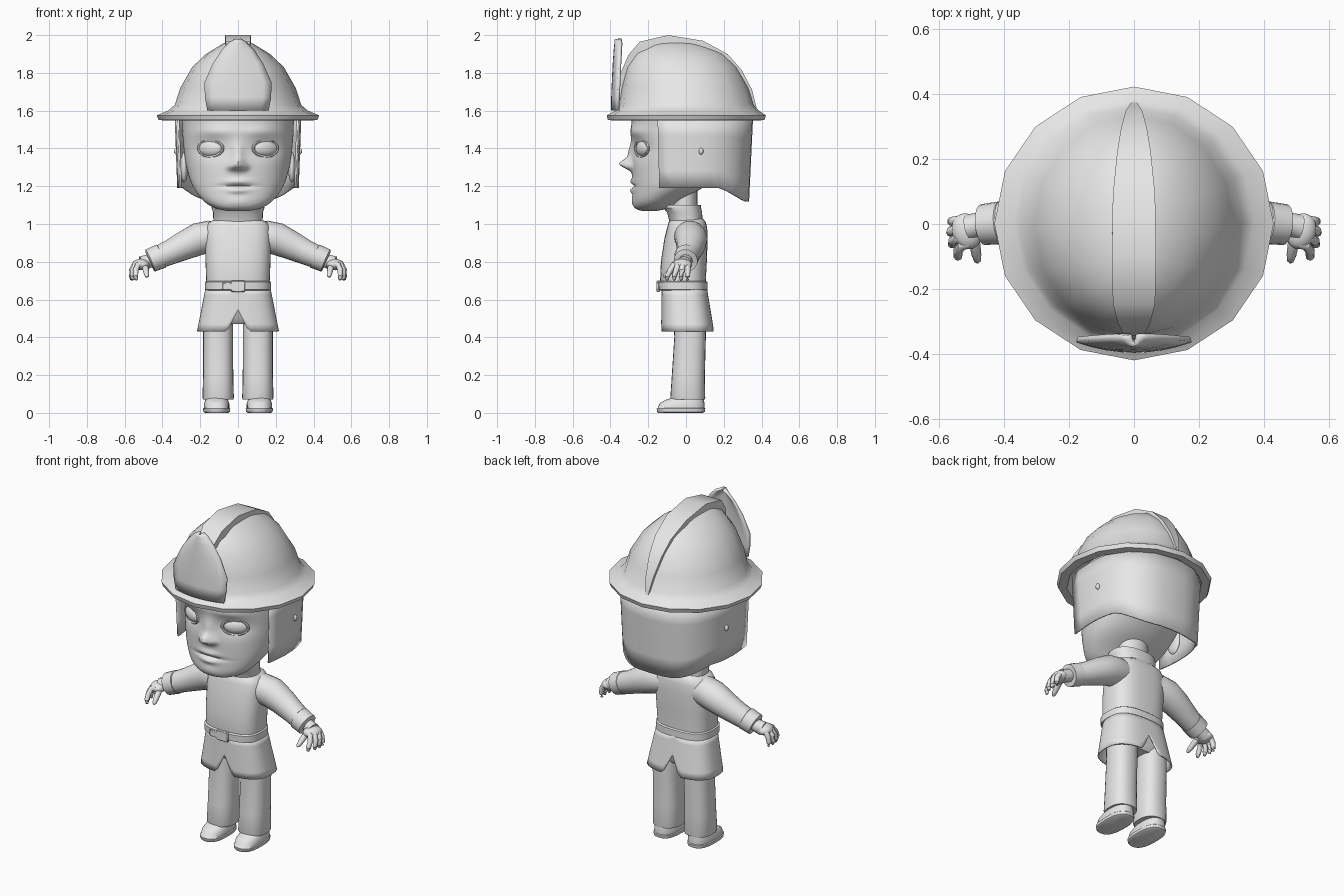
import bpy, bmesh, math
from mathutils import Vector

if "Cube" in bpy.data.objects:
    bpy.data.objects.remove(bpy.data.objects["Cube"])

GREY = bpy.data.materials.new("plain_grey")
GREY.diffuse_color = (0.8, 0.8, 0.8, 1)
GREY.use_nodes = True
GREY.node_tree.nodes["Principled BSDF"].inputs["Base Color"].default_value = GREY.diffuse_color


def finish(ob, angle=40, mirror=False, thick=0):
    """Material, smooth shading and optional thickness / mirrored twin."""
    ob.data.materials.clear()
    ob.data.materials.append(GREY)
    bpy.ops.object.select_all(action='DESELECT')
    ob.select_set(True)
    bpy.context.view_layer.objects.active = ob
    bpy.ops.object.transform_apply(location=True, rotation=True, scale=True)
    bpy.ops.object.shade_smooth_by_angle(angle=math.radians(angle))
    if thick:
        m = ob.modifiers.new("thickness", 'SOLIDIFY')
        m.thickness, m.offset = thick, 0
    if mirror:
        ob.modifiers.new("mirror", 'MIRROR')
    return ob


def skin(name, rings, loop=True, cap=True, **kw):
    """Bridge rows of points into a surface."""
    bm = bmesh.new()
    rows = [[bm.verts.new(p) for p in r] for r in rings]
    n = len(rows[0])
    for a, b in zip(rows, rows[1:]):
        for i in range(n if loop else n - 1):
            j = (i + 1) % n
            bm.faces.new((a[i], a[j], b[j], b[i]))
    if cap and loop:
        bm.faces.new(rows[0][::-1])
        bm.faces.new(rows[-1])
    bmesh.ops.recalc_face_normals(bm, faces=bm.faces)
    me = bpy.data.meshes.new(name)
    bm.to_mesh(me)
    bm.free()
    ob = bpy.data.objects.new(name, me)
    bpy.context.collection.objects.link(ob)
    return finish(ob, **kw)


def oval(z, rx, yf, yb, n=32, e=2.0, cx=0):
    """Horizontal superellipse spanning yf..yb."""
    pts = []
    for i in range(n):
        a = 2 * math.pi * i / n
        c, s = math.cos(a), math.sin(a)
        c = 0 if abs(c) < 1e-9 else math.copysign(abs(c) ** (2 / e), c)
        s = 0 if abs(s) < 1e-9 else math.copysign(abs(s) ** (2 / e), s)
        pts.append(Vector((cx + rx * c, (yf + yb) / 2 + (yb - yf) / 2 * s, z)))
    return pts


def loft(name, table, n=32, e=2.0, cx=0, **kw):
    return skin(name, [oval(*t, n=n, e=e, cx=cx) for t in table], **kw)


def tube(name, path, n=12, **kw):
    """Round tube through (x, y, z, radius) points."""
    rings = []
    for i, p in enumerate(path):
        a, b = path[max(i - 1, 0)], path[min(i + 1, len(path) - 1)]
        q = (Vector(b[:3]) - Vector(a[:3])).to_track_quat('Z', 'Y')
        rings.append([Vector(p[:3]) + q @ Vector((p[3] * math.cos(t), p[3] * math.sin(t), 0))
                      for t in (2 * math.pi * k / n for k in range(n))])
    return skin(name, rings, **kw)


def ball(name, loc, size, rot=0, mirror=True):
    bpy.ops.mesh.primitive_uv_sphere_add(segments=24, ring_count=14, location=loc, rotation=(0, 0, rot))
    ob = bpy.context.object
    ob.name, ob.scale = name, size
    return finish(ob, mirror=mirror)


def smooth_rows(table, steps):
    """Catmull-Rom rows between the given rows."""
    out = []
    for i in range(len(table) - 1):
        p = [table[max(i - 1, 0)], table[i], table[i + 1], table[min(i + 2, len(table) - 1)]]
        for k in range(steps):
            t = k / steps
            out.append([0.5 * (2 * b + (c - a) * t + (2 * a - 5 * b + 4 * c - d) * t * t
                               + (3 * b - a - 3 * c + d) * t ** 3) for a, b, c, d in zip(*p)])
    return out + [list(table[-1])]


# Head with sculpted face: bumps are (x, z, width, height, depth)
head_rows = smooth_rows([(1.07, .06, -.235, -.15), (1.085, .125, -.268, -.09), (1.125, .185, -.28, -.03),
                         (1.2, .24, -.282, .10), (1.3, .272, -.285, .21), (1.4, .287, -.285, .26),
                         (1.5, .294, -.288, .29), (1.6, .29, -.28, .29), (1.72, .23, -.22, .22)], 11)
bumps = [(0, 1.317, .032, .028, .058), (0, 1.37, .026, .06, .022), (.035, 1.302, .02, .018, .024),
         (.12, 1.49, .10, .03, .012), (.145, 1.40, .08, .05, -.02), (0, 1.225, .06, .015, .012),
         (0, 1.177, .05, .015, .014), (0, 1.2, .09, .008, -.014), (0, 1.115, .06, .03, .008)]
head = [oval(*r, n=112, e=2.1) for r in head_rows]
for p in (p for ring in head for p in ring if p.y < -.08):
    p.y -= sum(h * math.exp(-((p.x - x) / w) ** 2 - ((p.z - z) / t) ** 2)
               for x0, z, w, t, h in bumps for x in {x0, -x0})
skin("head", head, angle=60)

# Eyes, lids and ears
turn = math.radians(27)
ball("eye", (.145, -.224, 1.40), (.07, .03, .043), turn)
bpy.ops.mesh.primitive_torus_add(major_segments=32, minor_segments=8, major_radius=.072, minor_radius=.009,
                                 location=(.145, -.234, 1.40), rotation=(math.pi / 2, 0, turn))
lid = bpy.context.object
lid.name, lid.scale = "eyelid", (1, .63, 1)
finish(lid, mirror=True)
ball("ear", (.285, .0, 1.30), (.02, .05, .08))

# Helmet shell with brim
loft("helmet", [(1.61, .30, -.30, .32), (1.60, .33, -.33, .34), (1.548, .37, -.37, .375), (1.55, .42, -.413, .415),
                (1.575, .43, -.42, .423), (1.60, .37, -.372, .385), (1.63, .335, -.355, .36),
                (1.72, .306, -.345, .335), (1.83, .243, -.318, .275), (1.90, .17, -.275, .205),
                (1.955, .08, -.2, .09), (1.972, .01, -.1, -.08)], n=16, angle=35)

# Raised crest over the helmet
crest = []
for y, z, w in [(-.36, 1.66, .02), (-.345, 1.8, .03), (-.305, 1.895, .05), (-.245, 1.965, .065),
                (-.095, 2.0, .068), (.09, 1.97, .065), (.22, 1.9, .052), (.295, 1.815, .04),
                (.35, 1.71, .025), (.375, 1.61, .008)]:
    yi, zi = -.02 + .85 * (y + .02), 1.6 + .85 * (z - 1.6)
    crest.append([(-w, yi, zi), (-w, y, z), (w, y, z), (w, yi, zi)])
skin("helmet_crest", crest)

# Front shield
skin("helmet_shield", [[(w * k / 4, y + .03 * (k / 4) ** 2, z) for k in range(-4, 5)] for z, w, y in
                       [(1.6, .16, -.39), (1.67, .173, -.388), (1.75, .175, -.385), (1.85, .13, -.38),
                        (1.92, .082, -.375), (1.96, .04, -.371), (1.975, .01, -.37)]],
     loop=False, thick=.016)

# Neck curtain hanging from the helmet
plan = [(.315, -.15), (.325, -.08)]
for i in range(21):
    a = math.pi * i / 20
    c, s = math.cos(a), math.sin(a)
    plan.append((math.copysign(.33 * abs(c) ** .8, c), .35 * max(s, 0) ** .8))
plan += [(-.325, -.08), (-.315, -.15)]
curtain = []
for k in range(5):
    row = []
    for x, y in plan:
        hem = 1.19 - .07 * min(max((y - .2) / .13, 0), 1)
        row.append((x * (1 - .01 * k), y * (1 - .015 * k), 1.56 + (hem - 1.56) * k / 4))
    curtain.append(row)
skin("neck_curtain", curtain, loop=False, thick=.01)
ball("curtain_stud", (.325, .08, 1.385), (.014, .012, .018))

# Neck and collar
loft("neck", [(1.0, .09, -.07, .06), (1.2, .09, -.08, .06)])
loft("collar", [(1.0, .13, -.085, .09), (1.06, .132, -.10, .085), (1.085, .14, -.12, .08),
                (1.1, .137, -.118, .078), (1.09, .11, -.09, .06)], e=2.4)

# Coat body, belt and buckle
loft("coat_body", [(.65, .168, -.13, .105), (.7, .168, -.137, .105), (.8, .172, -.133, .11), (.92, .175, -.115, .115),
                   (.98, .172, -.10, .112), (1.01, .155, -.092, .105), (1.028, .11, -.075, .09)], n=40, e=2.8)
loft("belt", [(.648, .168, -.135, .108), (.652, .175, -.146, .114), (.692, .175, -.148, .114),
              (.697, .168, -.137, .108)], n=40, e=2.8)
for x, w, h in ((0, .038, .03), (-.055, .028, .02)):
    bpy.ops.mesh.primitive_cube_add(size=2, location=(x, -.147, .67))
    buckle = bpy.context.object
    buckle.name, buckle.scale = "belt_buckle", (w, .009, h)
    buckle.modifiers.new("bevel", 'BEVEL').width = .004
    finish(buckle)

# Flared coat skirt, split front and back
skirt = []
top, low = oval(.66, .168, -.125, .107, 96, 2.8), oval(.432, .213, -.128, .145, 96, 2.8)
for k in range(7):
    row = []
    for a, b in zip(top, low):
        f = k / 6 * (1 - .5 * max(0, 1 - abs(b.x) / .058))
        row.append(a.lerp(b, f))
    skirt.append(row)
skin("coat_skirt", skirt, cap=False, thick=.008)

# Trousers
loft("hips", [(.47, .12, -.04, .08), (.5, .165, -.07, .10), (.66, .16, -.10, .10)], e=2.6)
loft("trouser_leg", [(.07, .08, -.08, .10), (.08, .083, -.083, .102), (.2, .08, -.075, .10), (.4, .079, -.062, .105),
                     (.55, .079, -.065, .105)], n=24, e=2.4, cx=.105, mirror=True)

# Shoes
loft("shoe", [(0, .062, -.148, .09), (.006, .07, -.153, .10), (.022, .072, -.155, .102), (.026, .067, -.15, .098),
              (.05, .067, -.14, .098), (.068, .06, -.11, .095), (.085, .055, -.06, .092), (.11, .05, -.04, .085)],
     n=28, e=2.5, cx=.113, mirror=True)

# Sleeves and cuffs
tube("sleeve", [(.08, .02, .935, .075), (.15, .022, .933, .085), (.21, .028, .92, .086), (.28, .026, .888, .077),
                (.36, .015, .85, .066), (.43, .002, .82, .06)], n=20, mirror=True)
tube("cuff", [(.405, .004, .831, .058), (.408, .004, .83, .066), (.465, -.002, .806, .063), (.467, -.002, .805, .05)],
     n=20, mirror=True)

# Hands with four fingers and a thumb
tube("wrist", [(.43, 0, .82, .035), (.475, -.002, .802, .037), (.51, -.01, .79, .04)], mirror=True)
ball("palm", (.515, -.022, .785), (.045, .056, .03), math.radians(-20))
for i, (kx, ky, tx, ty) in enumerate([(.54, .008, .562, .008), (.548, -.018, .565, -.026),
                                      (.542, -.043, .56, -.062), (.53, -.065, .542, -.1)]):
    tube("finger_%d" % (i + 1), [(kx - .025, ky + .005, .79, .015), (kx, ky, .783, .0165),
                                 ((kx + tx) / 2 + .006, (ky + ty) / 2, .755, .0155), (tx, ty, .722, .0135),
                                 (tx - .003, ty, .706, .009), (tx - .005, ty, .701, .003)], n=10, mirror=True)
tube("thumb", [(.495, -.03, .785, .016), (.49, -.065, .765, .017), (.485, -.095, .74, .015),
               (.482, -.113, .725, .011), (.481, -.12, .72, .003)], n=10, mirror=True)
